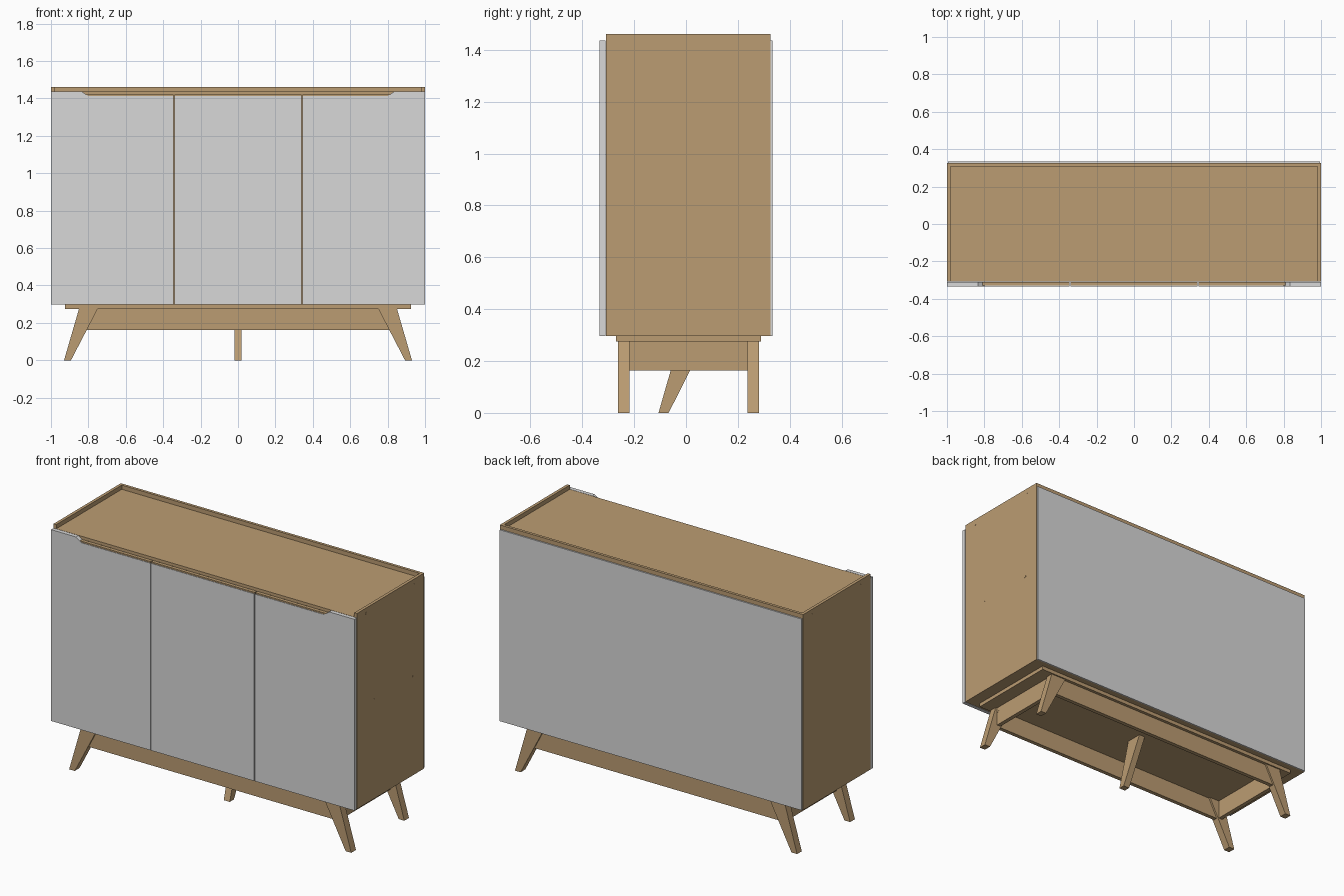
import bpy, bmesh, math
from mathutils import Matrix

if "Cube" in bpy.data.objects:
    bpy.data.objects.remove(bpy.data.objects["Cube"])


def material(name, rgb):
    m = bpy.data.materials.new(name)
    m.diffuse_color = (*rgb, 1)
    m.use_nodes = True
    m.node_tree.nodes["Principled BSDF"].inputs["Base Color"].default_value = m.diffuse_color
    return m


WOOD = material("oak wood", (0.50, 0.335, 0.17))
PAINT = material("light grey paint", (0.69, 0.69, 0.69))


def finish(name, bm, mat):
    bmesh.ops.recalc_face_normals(bm, faces=bm.faces)
    me = bpy.data.meshes.new(name)
    bm.to_mesh(me)
    bm.free()
    me.materials.append(mat)
    ob = bpy.data.objects.new(name, me)
    bpy.context.collection.objects.link(ob)
    return ob


def box(name, x, y, z, mat=WOOD):
    """Box from (min, max) ranges."""
    return prism(name, [(x[0], z[0]), (x[1], z[0]), (x[1], z[1]), (x[0], z[1])], y, mat)


def prism(name, pts, y, mat=WOOD, turn=False):
    """XZ profile extruded along y; turn swaps x and y."""
    bm = bmesh.new()
    f = bm.faces.new([bm.verts.new((px, y[0], pz)) for px, pz in pts])
    ext = bmesh.ops.extrude_face_region(bm, geom=[f])
    verts = [v for v in ext["geom"] if isinstance(v, bmesh.types.BMVert)]
    bmesh.ops.translate(bm, verts=verts, vec=(0, y[1] - y[0], 0))
    if turn:
        for v in bm.verts:
            v.co.x, v.co.y = v.co.y, v.co.x
    return finish(name, bm, mat)


def screw_cap(name, x, y, z):
    bm = bmesh.new()
    m = Matrix.Translation((x, y, z)) @ Matrix.Rotation(math.pi / 2, 4, 'Y')
    bmesh.ops.create_cone(bm, cap_ends=True, segments=12, radius1=0.007,
                          radius2=0.007, depth=0.002, matrix=m)
    finish(name, bm, WOOD)


BOT, TOP = 0.297, 1.437      # cabinet door bottom and top
RIM = 1.462                  # top of raised edge
FRONT, BACK = -0.308, 0.325  # carcass depth

# Carcass
for s, side in ((-1, "left"), (1, "right")):
    xs = sorted((s * 0.982, s * 1.0))
    box(f"{side}_side_panel", xs, (FRONT, BACK), (BOT, RIM))
    xd = sorted((s * 0.334, s * 0.352))
    box(f"{side}_divider", xd, (FRONT + 0.003, 0.31), (BOT + 0.018, TOP - 0.018))
    for y, z in ((-0.22, 1.43), (0.236, 1.43), (-0.14, 0.888), (0.223, 0.888)):
        screw_cap(f"{side}_screw_cap", s * 0.9998, y, z)
box("bottom_panel", (-0.982, 0.982), (FRONT, BACK), (BOT, BOT + 0.018))
box("top_panel", (-0.982, 0.982), (FRONT, 0.308), (TOP - 0.018, TOP))
box("back_rim", (-0.982, 0.982), (0.308, BACK), (TOP - 0.03, RIM))
box("shelf", (-0.982, 0.982), (-0.26, 0.31), (0.879, 0.897))
box("back_panel", (-0.995, 0.995), (BACK, 0.333), (BOT, TOP), PAINT)

# Doors with the shared finger-pull cutout along the top
DOOR = (-0.333, FRONT - 0.002)
CUT = 1.412
for s, side in ((-1, "left"), (1, "right")):
    prism(f"{side}_door", [(s * 1.0, BOT), (s * 0.345, BOT), (s * 0.345, CUT),
                           (s * 0.80, CUT), (s * 0.835, TOP), (s * 1.0, TOP)], DOOR, PAINT)
    prism(f"{side}_pull_lining", [(s * 0.345, CUT), (s * 0.80, CUT),
                                  (s * 0.812, CUT + 0.008), (s * 0.345, CUT + 0.008)],
          (-0.330, -0.310))
box("middle_door", (-0.340, 0.340), DOOR, (BOT, CUT), PAINT)
box("middle_pull_lining", (-0.340, 0.340), (-0.330, -0.310), (CUT, CUT + 0.008))

# Base plate and apron frame
PLATE = 0.275
box("base_plate", (-0.925, 0.925), (-0.27, 0.29), (PLATE, BOT))
box("front_apron", (-0.83, 0.83), (-0.252, -0.228), (0.163, PLATE))
box("back_apron", (-0.83, 0.83), (0.248, 0.272), (0.163, PLATE))
for s, side in ((-1, "left"), (1, "right")):
    box(f"{side}_apron", sorted((s * 0.815, s * 0.84)), (-0.228, 0.248), (0.163, PLATE))
    for y in (-0.208, 0.227):
        screw_cap(f"{side}_apron_screw_cap", s * 0.84, y, 0.25)

# Splayed tapered legs
for s, side in ((-1, "left"), (1, "right")):
    pts = [(s * 0.893, 0), (s * 0.93, 0), (s * 0.85, PLATE), (s * 0.75, PLATE)]
    prism(f"front_{side}_leg", pts, (-0.262, -0.217))
    prism(f"back_{side}_leg", pts, (0.238, 0.282))
prism("center_leg", [(-0.106, 0), (-0.067, 0), (0.072, PLATE), (-0.027, PLATE)],
      (-0.02, 0.02), turn=True)
